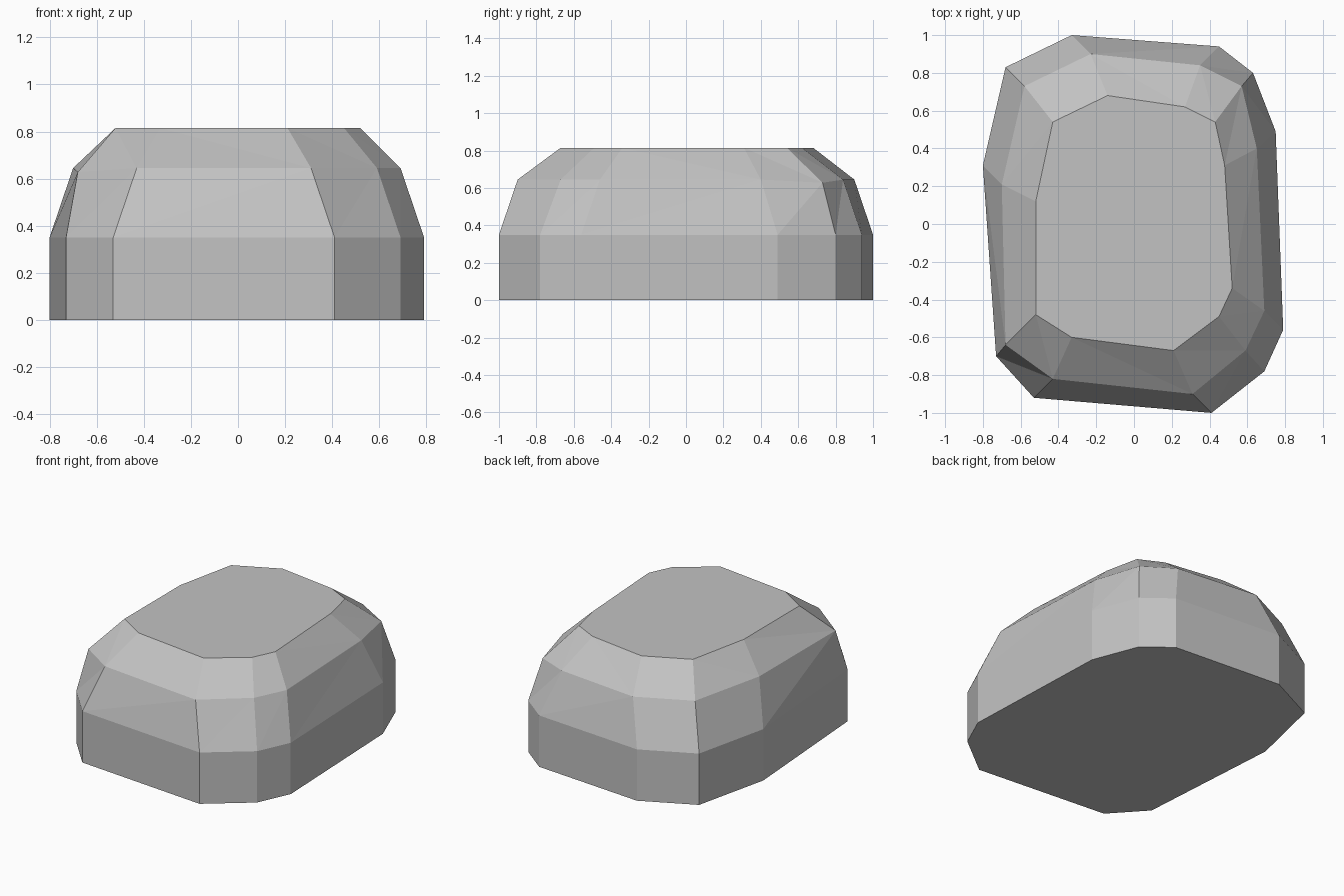
import bpy
import bmesh

cube = bpy.data.objects.get("Cube")
if cube:
    bpy.data.objects.remove(cube, do_unlink=True)

# Stone colour
stone = bpy.data.materials.new("stone grey")
stone.use_nodes = True
colour = (0.54, 0.54, 0.54, 1)
stone.diffuse_color = colour
stone.node_tree.nodes["Principled BSDF"].inputs["Base Color"].default_value = colour

# Irregular outlines, counter-clockwise from the front right corner
wall = [(-.53, -.92), (.41, -1), (.69, -.78), (.79, -.56), (.75, .49), (.63, .8),
        (.45, .94), (-.33, 1), (-.68, .83), (-.8, .31), (-.73, -.7)]
shoulder = [(-.43, -.82), (.31, -.9), (.59, -.67), (.69, -.46), (.65, .4), (.57, .73),
            (.35, .84), (-.23, .9), (-.58, .73), (-.7, .21), (-.68, -.64)]
crown = [(-.33, -.6), (.21, -.67), (.45, -.49), (.52, -.34), (.48, .31), (.43, .54),
         (.27, .62), (-.14, .68), (-.43, .54), (-.52, .12), (-.52, -.48)]

bm = bmesh.new()


def ring(outline, z):
    return [bm.verts.new((x, y, z)) for x, y in outline]


def band(low, high, rising):
    """Join two rings with triangles; rising picks the diagonal."""
    for i in range(len(low)):
        j = (i + 1) % len(low)
        if rising:
            bm.faces.new((low[i], low[j], high[j]))
            bm.faces.new((low[i], high[j], high[i]))
        else:
            bm.faces.new((low[i], low[j], high[i]))
            bm.faces.new((low[j], high[j], high[i]))


base = ring(wall, 0)
belt = ring(wall, 0.35)
bevel = ring(shoulder, 0.645)
top = ring(crown, 0.815)

# Two chipped corners sit slightly lower
for i in (5, 10):
    bevel[i].co.z = 0.628

# Walls, sloping shoulders, flat top and underside
band(base, belt, True)
band(belt, bevel, True)
band(bevel, top, False)
bm.faces.new(top)
bm.faces.new(base[::-1])
bmesh.ops.recalc_face_normals(bm, faces=bm.faces[:])

mesh = bpy.data.meshes.new("rock")
bm.to_mesh(mesh)
bm.free()
mesh.materials.append(stone)
rock = bpy.data.objects.new("rock", mesh)
bpy.context.collection.objects.link(rock)
